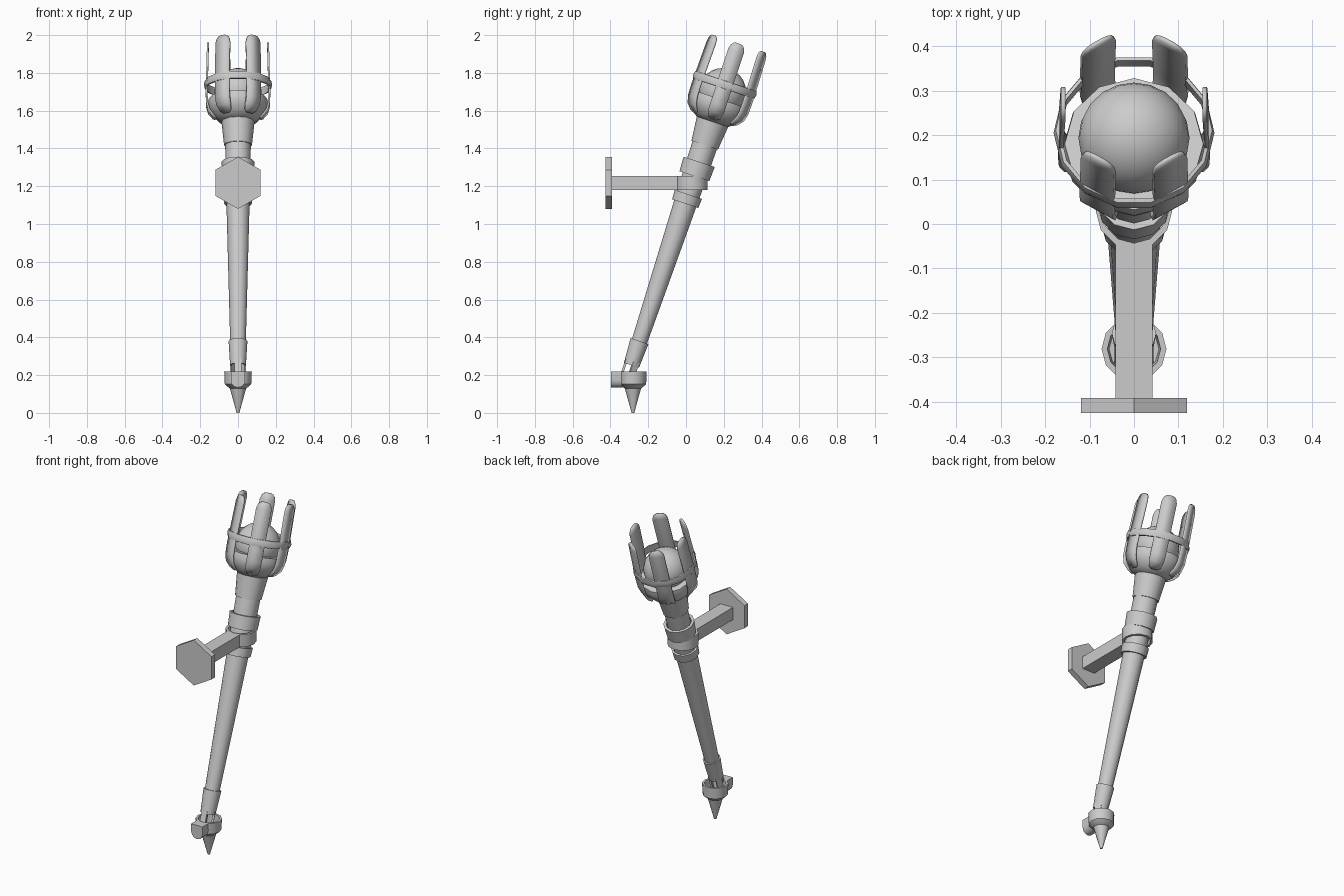
import bpy, bmesh
from math import sin, cos, pi, radians
from mathutils import Matrix, Vector

if "Cube" in bpy.data.objects:
    bpy.data.objects.remove(bpy.data.objects["Cube"])

TILT = Matrix.Translation((0, -0.246, 0.38)) @ Matrix.Rotation(radians(-18.4), 4, 'X')
I = Matrix.Identity(4)


def finish(name, bm, mat=I, smooth=True):
    bmesh.ops.remove_doubles(bm, verts=bm.verts, dist=1e-5)
    bmesh.ops.recalc_face_normals(bm, faces=bm.faces)
    bm.transform(mat)
    me = bpy.data.meshes.new(name)
    bm.to_mesh(me)
    bm.free()
    ob = bpy.data.objects.new(name, me)
    bpy.context.collection.objects.link(ob)
    if smooth:
        bpy.ops.object.select_all(action='DESELECT')
        ob.select_set(True)
        bpy.context.view_layer.objects.active = ob
        bpy.ops.object.shade_smooth_by_angle(angle=radians(40))
    return ob


def lathe(name, pts, mat=TILT, n=12, closed=False):
    """Spin (radius, height) points around local z."""
    bm = bmesh.new()
    rings = []
    for r, z in pts:
        rings.append([bm.verts.new((r * cos(2 * pi * k / n), r * sin(2 * pi * k / n), z))
                      for k in range(n)])
    pairs = list(zip(rings, rings[1:] + rings[:1]))
    for a, b in pairs if closed else pairs[:-1]:
        for k in range(n):
            j = (k + 1) % n
            bm.faces.new((a[k], a[j], b[j], b[k]))
    return finish(name, bm, mat)


def tube(name, r_bot, r_top, wall, z0, z1, mat=TILT, n=12):
    return lathe(name, [(r_bot, z0), (r_top, z1), (r_top - wall, z1), (r_bot - wall, z0)],
                 mat, n, True)


def box(name, lo, hi, mat=I):
    bm = bmesh.new()
    bmesh.ops.create_cube(bm, size=1)
    lo, hi = Vector(lo), Vector(hi)
    for v in bm.verts:
        v.co = Vector([(lo[i] + hi[i]) / 2 + v.co[i] * (hi[i] - lo[i]) for i in range(3)])
    return finish(name, bm, mat, False)


def prism_y(name, outline, y0, y1):
    """Extrude an (x, z) outline along y."""
    bm = bmesh.new()
    f = bm.faces.new([bm.verts.new((x, y0, z)) for x, z in outline])
    ext = bmesh.ops.extrude_face_region(bm, geom=[f])
    for v in ext['geom']:
        if isinstance(v, bmesh.types.BMVert):
            v.co.y = y1
    return finish(name, bm)


# Shaft, sleeve and rings along the tilted axis
lathe("shaft", [(0, -0.1), (0.039, -0.1), (0.066, 0.95), (0.068, 1.11), (0, 1.11)])
tube("lower_sleeve", 0.042, 0.05, 0.008, -0.135, 0)
tube("lower_ring", 0.073, 0.076, 0.012, 0.767, 0.819)
tube("upper_ring", 0.083, 0.087, 0.016, 0.92, 1.0)
lathe("neck", [(0, 1.093), (0.074, 1.093), (0.088, 1.228), (0, 1.228)])

# Open bowl
lathe("bowl", [(0, 1.222), (0.085, 1.222), (0.125, 1.25), (0.15, 1.285), (0.16, 1.32),
               (0.156, 1.35), (0.118, 1.35), (0.11, 1.30), (0, 1.28)])

# Globe held in the bowl
bm = bmesh.new()
bmesh.ops.create_uvsphere(bm, u_segments=20, v_segments=12, radius=0.125)
finish("globe", bm, TILT @ Matrix.Translation((0, 0, 1.392)))

# Band around the petals
lathe("petal_band", [(0.168, 1.408), (0.176, 1.41), (0.181, 1.43), (0.176, 1.45), (0.168, 1.452)],
      n=14, closed=True)

# Six rounded upright petals
ROWS = [(1.242, 0.118, 0.018), (1.252, 0.13, 0.033), (1.28, 0.153, 0.042), (1.32, 0.164, 0.043),
        (1.38, 0.166, 0.043), (1.62, 0.16, 0.043), (1.643, 0.159, 0.037), (1.656, 0.159, 0.026),
        (1.661, 0.159, 0.012)]
for i in range(6):
    bm = bmesh.new()
    rows = [(bm.verts.new((r, -w, z)), bm.verts.new((r, w, z))) for z, r, w in ROWS]
    for a, b in zip(rows, rows[1:]):
        bm.faces.new((a[0], a[1], b[1], b[0]))
    ob = finish(f"petal_{i + 1}", bm, TILT @ Matrix.Rotation(i * pi / 3, 4, 'Z'))
    mod = ob.modifiers.new("thickness", 'SOLIDIFY')
    mod.thickness = 0.01
    mod.offset = 0

# Wall bracket: hexagonal plate, square arm, collar
prism_y("wall_plate", [(0.138 * sin(k * pi / 3), 1.218 + 0.138 * cos(k * pi / 3))
                       for k in range(6)], -0.425, -0.391)
box("bracket_arm", (-0.042, -0.425, 1.18), (0.042, -0.045, 1.255))
tube("bracket_collar", 0.086, 0.086, 0.014, 1.18, 1.255, Matrix.Translation((0, 0.029, 0)))

# Foot: hollow cup with a pointed tip, forward spout, and three prongs
FOOT = Matrix.Translation((0, -0.281, 0))
lathe("foot_cup", [(0, 0.125), (0.045, 0.13), (0.07, 0.152), (0.073, 0.218), (0.06, 0.218),
                   (0.056, 0.165), (0, 0.16)], FOOT)
lathe("foot_tip", [(0, 0), (0.007, 0), (0.046, 0.14), (0, 0.14)], FOOT)
arc = [(0.038 * cos(a), 0.172 + 0.038 * sin(a)) for a in [pi + k * pi / 6 for k in range(7)]]
prism_y("foot_spout", [(-0.038, 0.218)] + arc + [(0.038, 0.218)], -0.396, -0.335)
for i, a in enumerate((-90, 30, 150)):
    box(f"foot_prong_{i + 1}", (0.028, -0.018, -0.225), (0.04, 0.018, -0.11),
        TILT @ Matrix.Rotation(radians(a), 4, 'Z'))
